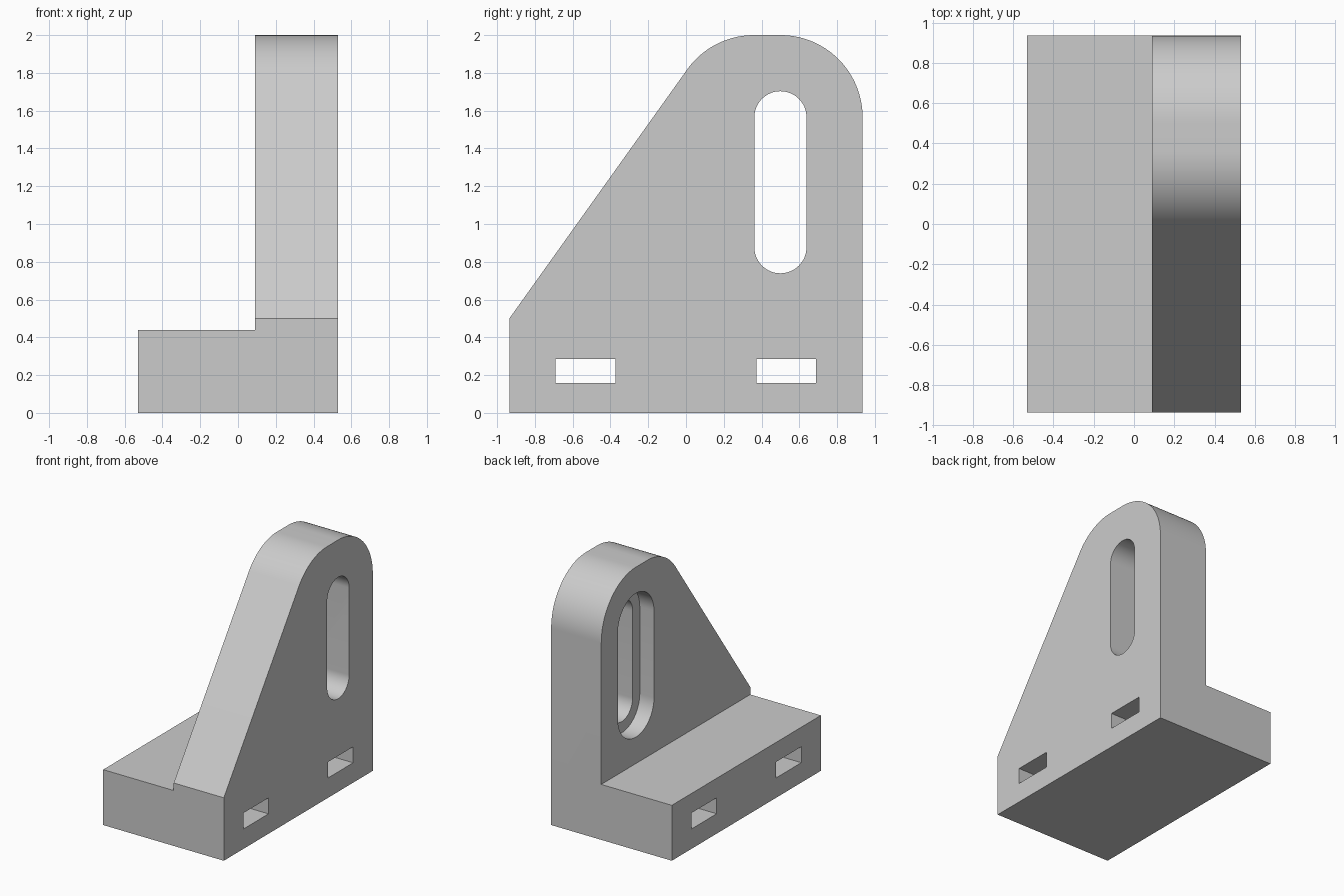
import bpy, bmesh
from math import cos, sin, radians, atan2, hypot, acos, degrees

if "Cube" in bpy.data.objects:
    bpy.data.objects.remove(bpy.data.objects["Cube"], do_unlink=True)

grey = bpy.data.materials.new("light_grey")
grey.use_nodes = True
grey.diffuse_color = (0.6, 0.6, 0.6, 1)
grey.node_tree.nodes["Principled BSDF"].inputs["Base Color"].default_value = (0.6, 0.6, 0.6, 1)


def arc(cy, cz, r, start, end, steps=32):
    """Points of an arc in the y-z plane, angles in degrees."""
    angles = [radians(start + (end - start) * i / steps) for i in range(steps + 1)]
    return [(cy + r * cos(a), cz + r * sin(a)) for a in angles]


def extrude(name, outline, x0, x1):
    """Solid made by sweeping a y-z outline from x0 to x1."""
    bm = bmesh.new()
    face = bm.faces.new([bm.verts.new((x0, y, z)) for y, z in outline])
    side = bmesh.ops.extrude_face_region(bm, geom=[face])
    verts = [v for v in side["geom"] if isinstance(v, bmesh.types.BMVert)]
    bmesh.ops.translate(bm, verts=verts, vec=(x1 - x0, 0, 0))
    bmesh.ops.recalc_face_normals(bm, faces=bm.faces)
    mesh = bpy.data.meshes.new(name)
    bm.to_mesh(mesh)
    bm.free()
    mesh.materials.append(grey)
    ob = bpy.data.objects.new(name, mesh)
    bpy.context.collection.objects.link(ob)
    return ob


def rect(y0, y1, z0, z1):
    return [(y0, z0), (y1, z0), (y1, z1), (y0, z1)]


def slot(y, z0, z1, r):
    """Upright slot outline with round ends centred at z0 and z1."""
    return arc(y, z1, r, 0, 180) + arc(y, z0, r, 180, 360)


def combine(target, other, operation):
    """Apply a boolean and discard the helper solid."""
    mod = target.modifiers.new(operation.lower(), 'BOOLEAN')
    mod.operation, mod.object, mod.solver = operation, other, 'EXACT'
    bpy.context.view_layer.objects.active = target
    bpy.ops.object.modifier_apply(modifier=mod.name)
    bpy.data.objects.remove(other, do_unlink=True)


W, D = 0.53, 0.935          # half width and half depth
INNER = 0.09                # inner face of the upright plate
R, CZ = 0.435, 1.565        # rounded top of the plate
FRONT_Y, BACK_Y = 0.36, 0.5
LIP = 0.5                   # height of the plate's front edge

# Upright plate: sloped front edge tangent to the rounded top
dy, dz = -D - FRONT_Y, LIP - CZ
tangent = degrees(atan2(dz, dy) - acos(R / hypot(dy, dz))) % 360
outline = [(-D, 0), (D, 0)]
outline += arc(BACK_Y, CZ, R, 0, 90) + arc(FRONT_Y, CZ, R, 90, tangent)
outline.append((-D, LIP))
bracket = extrude("angle_bracket", outline, INNER, W)

# Foot joined to the plate
combine(bracket, extrude("foot", rect(-D, D, 0, 0.44), -W, INNER + 0.2), 'UNION')

# Long slot with a wider recess on the inner face
combine(bracket, extrude("slot_cutter", slot(BACK_Y, 0.877, CZ, 0.138), 0, 1), 'DIFFERENCE')
combine(bracket, extrude("recess_cutter", slot(BACK_Y, 0.877, CZ, 0.227), 0, INNER + 0.125), 'DIFFERENCE')

# Two rectangular passages through the foot
for y in (-0.532, 0.53):
    passage = extrude("passage_cutter", rect(y - 0.158, y + 0.158, 0.158, 0.285), -1, 1)
    combine(bracket, passage, 'DIFFERENCE')

# Smooth the curves, keep the edges crisp
bpy.ops.object.select_all(action='DESELECT')
bracket.select_set(True)
bpy.context.view_layer.objects.active = bracket
bpy.ops.object.shade_smooth_by_angle(angle=radians(30))
